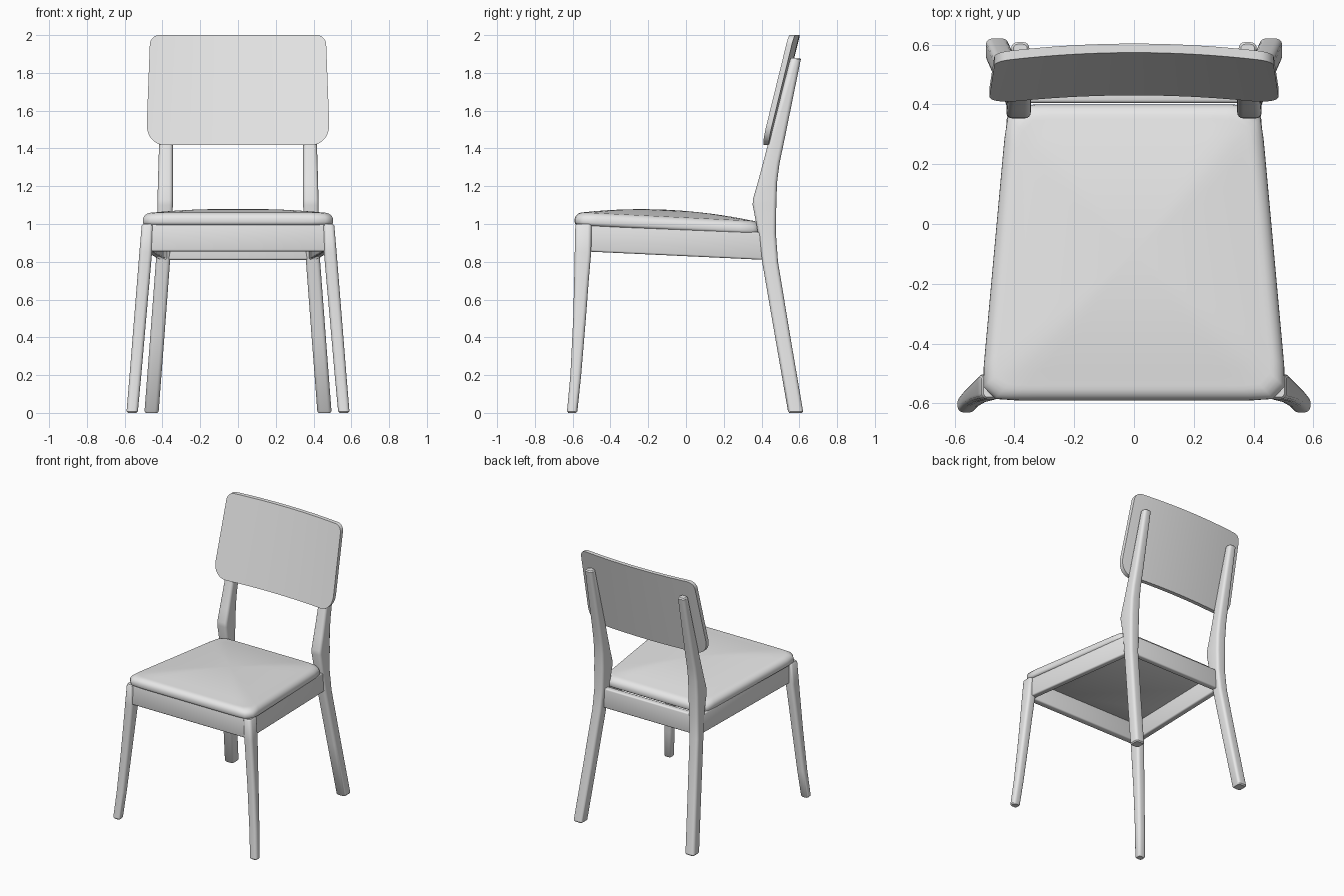
import bpy, bmesh, math

cube = bpy.data.objects.get("Cube")
if cube:
    bpy.data.objects.remove(cube, do_unlink=True)

GREY = (0.8, 0.8, 0.8, 1)
mat = bpy.data.materials.new("light grey")
mat.use_nodes = True
mat.diffuse_color = GREY
mat.node_tree.nodes["Principled BSDF"].inputs["Base Color"].default_value = GREY


def finish(name, bm, angle=40, mirror=False):
    """Turn a bmesh into a shaded object, optionally mirrored across x."""
    bmesh.ops.recalc_face_normals(bm, faces=bm.faces)
    me = bpy.data.meshes.new(name)
    bm.to_mesh(me)
    bm.free()
    me.materials.append(mat)
    ob = bpy.data.objects.new(name, me)
    bpy.context.collection.objects.link(ob)
    bpy.ops.object.select_all(action="DESELECT")
    ob.select_set(True)
    bpy.context.view_layer.objects.active = ob
    bpy.ops.object.shade_smooth_by_angle(angle=math.radians(angle))
    if mirror:
        ob.modifiers.new("mirror", "MIRROR")
    return ob


def loft(rings):
    """Skin a stack of equal-length rings and cap both ends."""
    bm = bmesh.new()
    rows = [[bm.verts.new(p) for p in ring] for ring in rings]
    n = len(rows[0])
    for a, b in zip(rows, rows[1:]):
        for i in range(n):
            j = (i + 1) % n
            bm.faces.new((a[i], a[j], b[j], b[i]))
    bm.faces.new(rows[0][::-1])
    bm.faces.new(rows[-1])
    return bm


def rounded_rect(x0, x1, y0, y1, z, r=0.02, steps=4):
    pts = []
    corners = ((x1 - r, y1 - r), (x0 + r, y1 - r), (x0 + r, y0 + r), (x1 - r, y0 + r))
    for k, (cx, cy) in enumerate(corners):
        for s in range(steps + 1):
            a = math.pi / 2 * (k + s / steps)
            pts.append((cx + r * math.cos(a), cy + r * math.sin(a), z))
    return pts


def leg(name, sections):
    """Leg from (z, inner x, outer x, front y, back y) sections, with softened ends."""
    rings = [rounded_rect(x0, x1, y0, y1, z) for z, x0, x1, y0, y1 in sections]
    for at, dz in ((0, 0.008), (-1, -0.008)):
        z, x0, x1, y0, y1 = sections[at]
        e = 0.007
        end = rounded_rect(x0 + e, x1 - e, y0 + e, y1 - e, z, 0.014)
        rings[at] = [(x, y, z + dz) for x, y, z in rings[at]]
        rings.insert(0 if at == 0 else len(rings), end)
    return finish(name, loft(rings), mirror=True)


# Legs
leg("front_legs", [
    (0.0, 0.53, 0.59, -0.63, -0.575),
    (0.2, 0.512, 0.574, -0.612, -0.555),
    (0.5, 0.486, 0.55, -0.597, -0.53),
    (0.7, 0.468, 0.534, -0.592, -0.515),
    (0.85, 0.455, 0.522, -0.589, -0.502),
    (1.0, 0.447, 0.51, -0.586, -0.5)])
leg("back_legs_and_posts", [
    (0.0, 0.42, 0.495, 0.54, 0.62),
    (0.4, 0.39, 0.465, 0.472, 0.553),
    (0.8, 0.36, 0.435, 0.403, 0.487),
    (0.95, 0.35, 0.427, 0.382, 0.476),
    (1.1, 0.345, 0.427, 0.353, 0.478),
    (1.13, 0.345, 0.426, 0.354, 0.479),
    (1.22, 0.345, 0.424, 0.38, 0.482),
    (1.32, 0.345, 0.421, 0.407, 0.495),
    (1.45, 0.345, 0.417, 0.441, 0.522),
    (1.88, 0.35, 0.41, 0.552, 0.608)])


# Aprons: boxes given as four plan corners with a low and a high z each
def apron(name, corners, mirror=False):
    low = [(x, y, a) for x, y, a, b in corners]
    high = [(x, y, b) for x, y, a, b in corners]
    bm = loft([low, high])
    bmesh.ops.bevel(bm, geom=bm.edges[:], offset=0.01, segments=3,
                    profile=0.5, affect="EDGES")
    finish(name, bm, 50, mirror)


F, B = (0.855, 1.0), (0.81, 0.955)
apron("front_apron", [(-0.48, -0.58, *F), (0.48, -0.58, *F),
                      (0.48, -0.53, *F), (-0.48, -0.53, *F)])
apron("back_apron", [(-0.38, 0.405, *B), (0.38, 0.405, *B),
                     (0.38, 0.45, *B), (-0.38, 0.45, *B)])
apron("side_aprons", [(0.495, -0.54, *F), (0.42, 0.42, *B),
                      (0.375, 0.42, *B), (0.45, -0.54, *F)], True)


# Seat cushion: tapered rounded outline with a crowned top
def cushion_ring(inset, scale, height, n=72):
    pts = []
    for i in range(n):
        a = math.tau * (i + 0.5) / n
        c, s = math.cos(a), math.sin(a)
        k = (abs(c) ** 18 + abs(s) ** 18) ** (-1 / 18)
        u, v = c * k * scale, s * k * scale
        y = -0.095 + v * (0.495 - inset)
        x = u * (0.468 - 0.045 * v - inset)
        pts.append((x, y, 0.97 - 0.05 * (y + 0.095) + height))
    return pts


rings = [cushion_ring(0.012, 1, 0.0), cushion_ring(0.003, 1, 0.006),
         cushion_ring(0, 1, 0.016)]
for i in range(7):
    a = math.pi / 2 * i / 6
    rings.append(cushion_ring(0.05 * (1 - math.cos(a)), 1, 0.028 + 0.042 * math.sin(a)))
for i in range(1, 9):
    s = 1 - i / 8.2
    rings.append(cushion_ring(0.05, s, 0.07 + 0.035 * (1 - s * s)))
finish("seat_cushion", loft(rings), 60)


# Backrest: curved, leaning panel with rounded corners
def corner(a, width, height):
    t = max(0, (a - 1 + width) / width)
    return height * (1 - math.sqrt(max(0, 1 - t * t)))


bm = bmesh.new()
cols, rows = 48, 10
grid = []
for i in range(cols + 1):
    u = -math.cos(math.pi * i / cols)
    lo = 1.418 + corner(abs(u), 0.2, 0.11)
    hi = 2.0 - corner(abs(u), 0.1, 0.05)
    col = []
    for j in range(rows + 1):
        z = lo + (hi - lo) * j / rows
        t = (z - 1.418) / 0.582
        col.append(bm.verts.new((u * (0.487 - 0.022 * t),
                                 0.43 + 0.143 * t - 0.03 * u * u, z)))
    grid.append(col)
for a, b in zip(grid, grid[1:]):
    for j in range(rows):
        bm.faces.new((a[j], b[j], b[j + 1], a[j + 1]))
front = bm.faces[:]
# Thicken towards the back
back = bmesh.ops.extrude_face_region(bm, geom=front)
moved = [g for g in back["geom"] if isinstance(g, bmesh.types.BMVert)]
bmesh.ops.translate(bm, verts=moved, vec=(0, 0.03, 0))
finish("backrest", bm, 40)
